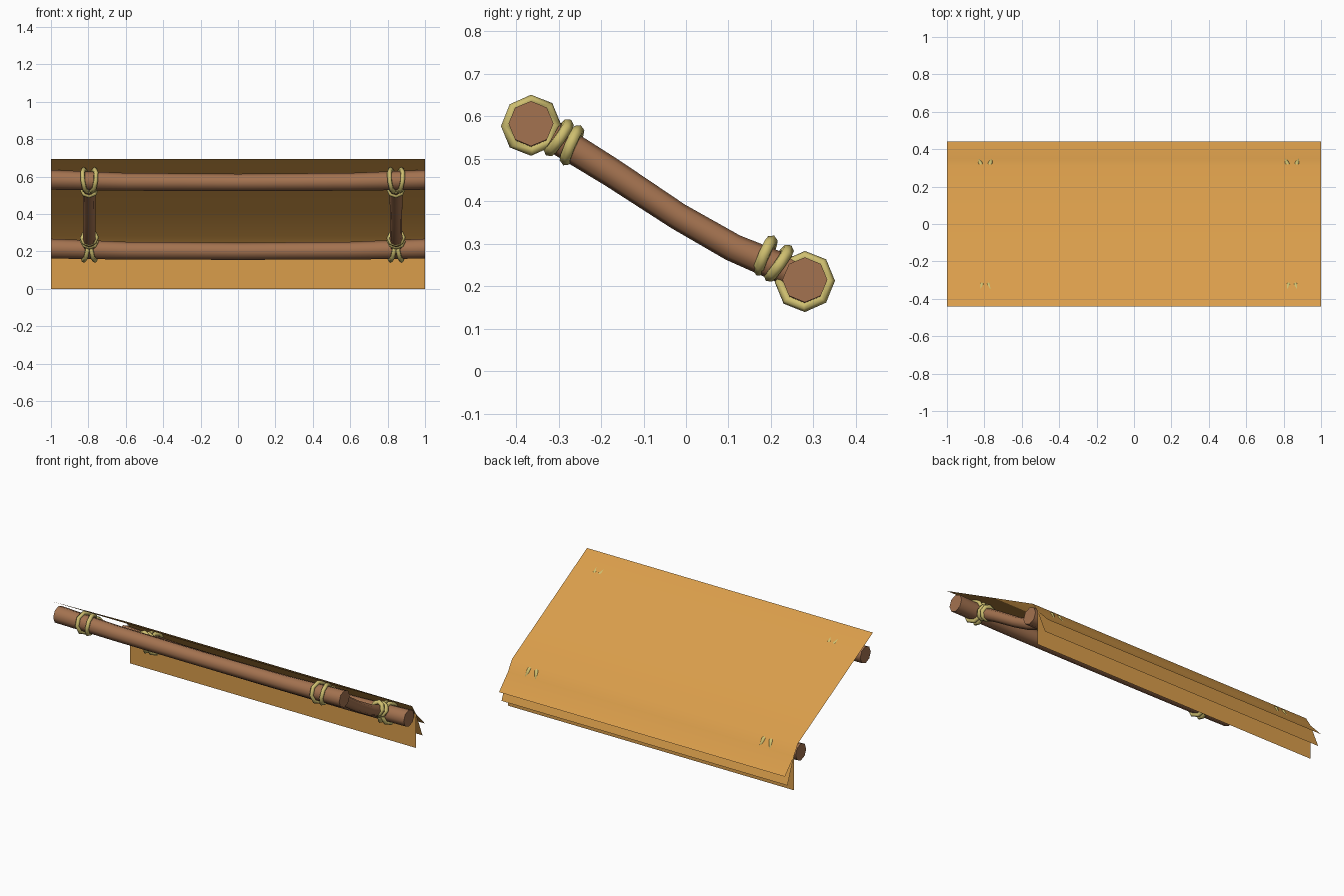
import bpy, bmesh, math
from mathutils import Vector, Matrix

old = bpy.data.objects.get("Cube")
if old:
    bpy.data.objects.remove(old, do_unlink=True)


def material(name, rgb):
    m = bpy.data.materials.new(name)
    m.use_nodes = True
    m.diffuse_color = (*rgb, 1)
    bsdf = m.node_tree.nodes["Principled BSDF"]
    bsdf.inputs["Base Color"].default_value = (*rgb, 1)
    bsdf.inputs["Roughness"].default_value = 0.9
    return m


CLOTH = material("orange cloth", (0.70, 0.34, 0.07))
WOOD = material("brown wood", (0.37, 0.17, 0.08))
ROPE = material("straw rope", (0.62, 0.52, 0.16))


def finish(name, bm, mat, angle=50):
    mesh = bpy.data.meshes.new(name)
    bm.to_mesh(mesh)
    bm.free()
    mesh.materials.append(mat)
    ob = bpy.data.objects.new(name, mesh)
    bpy.context.collection.objects.link(ob)
    bpy.ops.object.select_all(action='DESELECT')
    ob.select_set(True)
    bpy.context.view_layer.objects.active = ob
    bpy.ops.object.shade_smooth_by_angle(angle=math.radians(angle))
    return ob


def frame(axis, hint):
    """Two directions square to the axis, the first close to the hint."""
    n = axis.normalized()
    u = (hint - n * hint.dot(n)).normalized()
    return u, n.cross(u)


def log(name, points, radii, hint, sides=8):
    """Capped tapering tube along a bent path."""
    bm = bmesh.new()
    u, v = frame(points[-1] - points[0], hint)
    rings = []
    for p, r in zip(points, radii):
        angles = [math.tau * i / sides for i in range(sides)]
        rings.append([bm.verts.new(p + r * (u * math.cos(a) + v * math.sin(a)))
                      for a in angles])
    for a, b in zip(rings, rings[1:]):
        for i in range(sides):
            j = (i + 1) % sides
            bm.faces.new((a[i], a[j], b[j], b[i]))
    bm.faces.new(rings[0][::-1])
    bm.faces.new(rings[-1])
    return finish(name, bm, WOOD)


def loop(name, centre, axis, hint, major, minor, segs=8, sides=6):
    """Ring of rope around an axis."""
    bm = bmesh.new()
    u, v = frame(axis, hint)
    n = axis.normalized()
    grid = []
    for i in range(segs):
        a = math.tau * i / segs
        out = u * math.cos(a) + v * math.sin(a)
        row = []
        for k in range(sides):
            b = math.tau * k / sides
            row.append(bm.verts.new(centre + out * (major + minor * math.cos(b))
                                    + n * minor * math.sin(b)))
        grid.append(row)
    for i in range(segs):
        a, b = grid[i], grid[(i + 1) % segs]
        for k in range(sides):
            m = (k + 1) % sides
            bm.faces.new((a[k], b[k], b[m], a[m]))
    return finish(name, bm, ROPE, 80)


# Cloth roof with a folded edge
def cloth(name, profile):
    bm = bmesh.new()
    rows = [[bm.verts.new((x, y, z)) for x in (-1, 1)] for y, z in profile]
    for a, b in zip(rows, rows[1:]):
        bm.faces.new((a[0], a[1], b[1], b[0]))
    bmesh.ops.recalc_face_normals(bm, faces=bm.faces)
    if sum(f.normal.z for f in bm.faces) < 0:
        bmesh.ops.reverse_faces(bm, faces=bm.faces)
    return finish(name, bm, CLOTH, 40)


HINGE = (0.35, 0.215)
cloth("roof_sheet", [(-0.44, 0.695), (0.31, 0.28), HINGE, (0.44, 0.12)])
cloth("middle_flap", [HINGE, (0.415, 0.055)])
cloth("hanging_flap", [HINGE, (0.35, 0)])

# Long poles, sagging slightly in the middle
X, Y, Z = Vector((1, 0, 0)), Vector((0, 1, 0)), Vector((0, 0, 1))
POLES = {"upper": Vector((0, -0.365, 0.583)), "lower": Vector((0, 0.28, 0.215))}
for label, end in POLES.items():
    path, radii = [], []
    for x in (-1, -0.6, 0, 0.6, 1):
        sag = 1 - abs(x) ** 3
        path.append(end + X * x - Z * 0.014 * sag)
        radii.append(0.053 - 0.007 * sag)
    log(label + "_pole", path, radii, Y)

# Cross struts and their rope lashings
for side, x in (("right", -0.795), ("left", 0.845)):
    top, low = (POLES[k] + X * x for k in ("upper", "lower"))
    along = (low - top).normalized()
    drop = Vector((0, -0.45, -0.9))
    strut = [top.lerp(low, t) + drop * s for t, s in
             ((0.08, 0), (0.3, 0.006), (0.55, 0.018), (0.75, 0.018), (0.95, 0))]
    log(side + "_strut", strut, (0.036, 0.034, 0.032, 0.033, 0.036), X)

    for label, pole, away, gap in (("upper", top, -along, 0.093),
                                   ("lower", low, along, 0.089)):
        for s, tag in ((-1, "a"), (1, "b")):
            # Pole loops meet beside the strut and spread on the far side
            loop(f"{side}_{label}_pole_rope_{tag}",
                 pole - Z * 0.004 + X * s * 0.022, X - away * s * 0.25,
                 Y, 0.060, 0.0125)
            # Binding loops around the strut
            loop(f"{side}_{label}_strut_rope_{tag}",
                 pole - away * (gap + s * 0.018) + Z * 0.004,
                 along + Z * 0.12 * s + X * 0.1 * s, X, 0.037, 0.0145)
